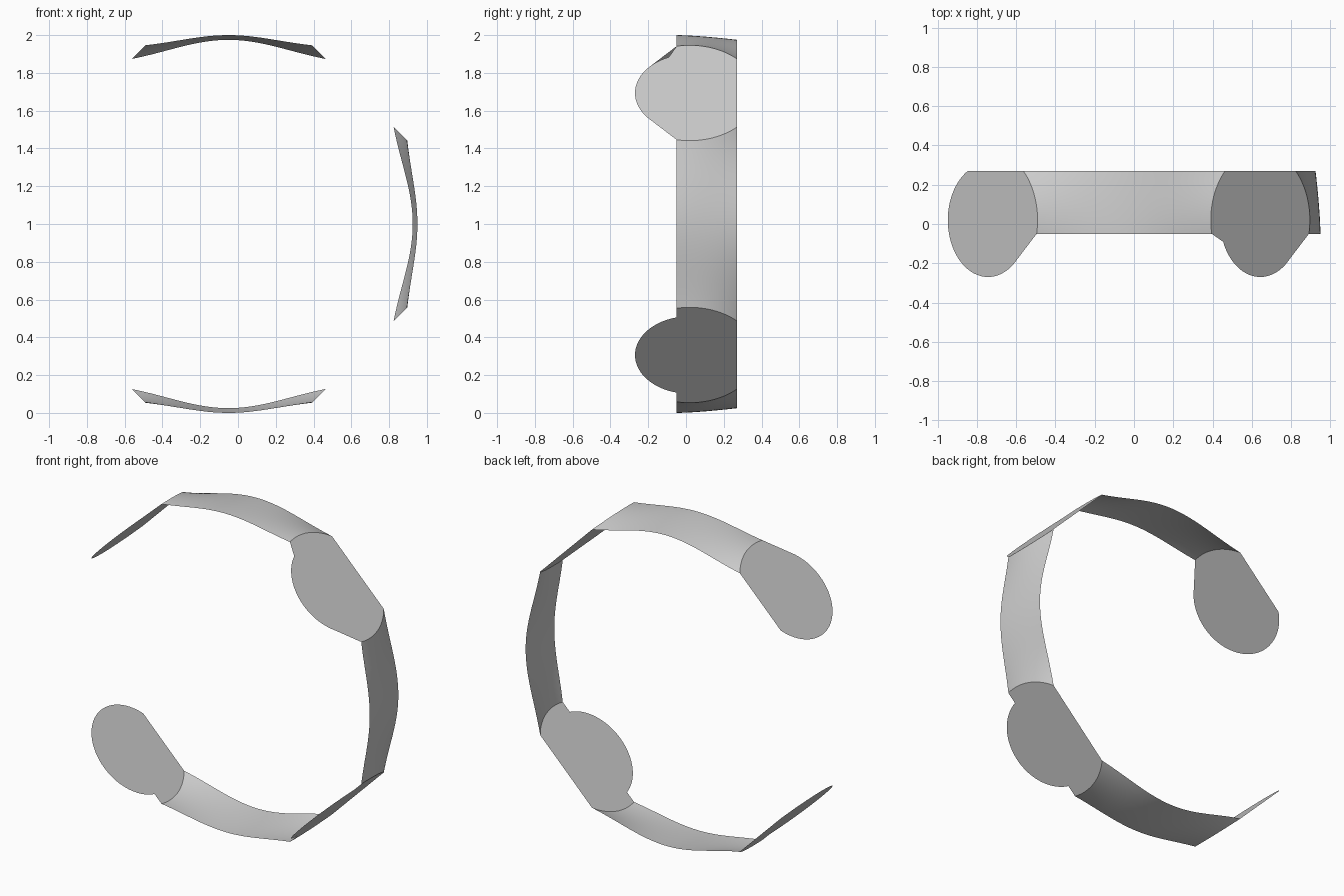
import bpy, bmesh
from math import sin, cos, pi, asin, sqrt, radians

if "Cube" in bpy.data.objects:
    bpy.data.objects.remove(bpy.data.objects["Cube"])

CX, CZ = -0.05, 1.0          # ring axis
D = 0.981                    # distance from the axis to each flat pad
R, RB, CY = 0.29, 0.357, 0.02  # pad radius, bend radius, pad centre in y
Y0, Y1 = -0.05, 0.27         # band edges


def place(angle, s, y, w):
    """Ring coordinates: s along the tangent, w outward from the axis."""
    return (CX + w * cos(angle) - s * sin(angle), y,
            CZ + w * sin(angle) + s * cos(angle))


def finish(bm, name):
    mesh = bpy.data.meshes.new(name)
    bm.to_mesh(mesh)
    bm.free()
    for p in mesh.polygons:
        p.use_smooth = True
    obj = bpy.data.objects.new(name, mesh)
    bpy.context.collection.objects.link(obj)


def arc(r, a0, a1, n):
    return [(r * cos(a0 + (a1 - a0) * i / n), CY + r * sin(a0 + (a1 - a0) * i / n))
            for i in range(n + 1)]


def pad(name, deg, neg, pos):
    """Flat disc trimmed at the back, with tabs on the sides that meet a band."""
    lo, hi = asin((Y0 - CY) / R), asin((Y1 - CY) / R)
    blo, bhi = asin((Y0 - CY) / RB), asin((Y1 - CY) / RB)
    pts = arc(RB, blo, bhi, 16) if pos else arc(R, lo, hi, 16)
    pts += arc(RB, pi - bhi, pi - blo, 16) if neg else arc(R, pi - hi, pi - lo, 16)
    disc = arc(R, pi - lo, 2 * pi + lo, 36)
    pts += disc[0 if neg else 1:None if pos else -1]
    bm = bmesh.new()
    bm.faces.new([bm.verts.new(place(radians(deg), s, y, D)) for s, y in reversed(pts)])
    bmesh.ops.triangulate(bm, faces=bm.faces[:])
    finish(bm, name)


def band(name, deg, nu=32, nv=16):
    """Bowed, slightly conical strip ending on the curved bends of two pads."""
    bm = bmesh.new()
    blo, bhi = asin((Y0 - CY) / RB), asin((Y1 - CY) / RB)
    rows = []
    for j in range(nv + 1):
        a = blo + (bhi - blo) * j / nv
        y, s = CY + RB * sin(a), RB * cos(a)
        end_u, end_w = (D - s) / sqrt(2), (D + s) / sqrt(2)
        mid = 1.0 - 0.025 * ((max(y - Y0, 0)) / (Y1 - Y0)) ** 1.5
        row = []
        for i in range(nu + 1):
            t = -1 + 2 * i / nu
            f = 0.5 * (1 - t * t) + 0.25 * (1 + cos(pi * t))
            row.append(bm.verts.new(place(radians(deg), t * end_u, y,
                                          end_w + (mid - end_w) * f)))
        rows.append(row)
    for a, b in zip(rows, rows[1:]):
        for i in range(nu):
            bm.faces.new((a[i], b[i], b[i + 1], a[i + 1]))
    finish(bm, name)


# Three bowed bands
for label, deg in (("top", 90), ("right", 0), ("bottom", -90)):
    band(label + "_band", deg)

# Four flat round pads; the left two are free ends
for label, deg, neg, pos in (("upper_right", 45, True, True),
                             ("lower_right", -45, True, True),
                             ("upper_left", 135, True, False),
                             ("lower_left", -135, False, True)):
    pad(label + "_pad", deg, neg, pos)
